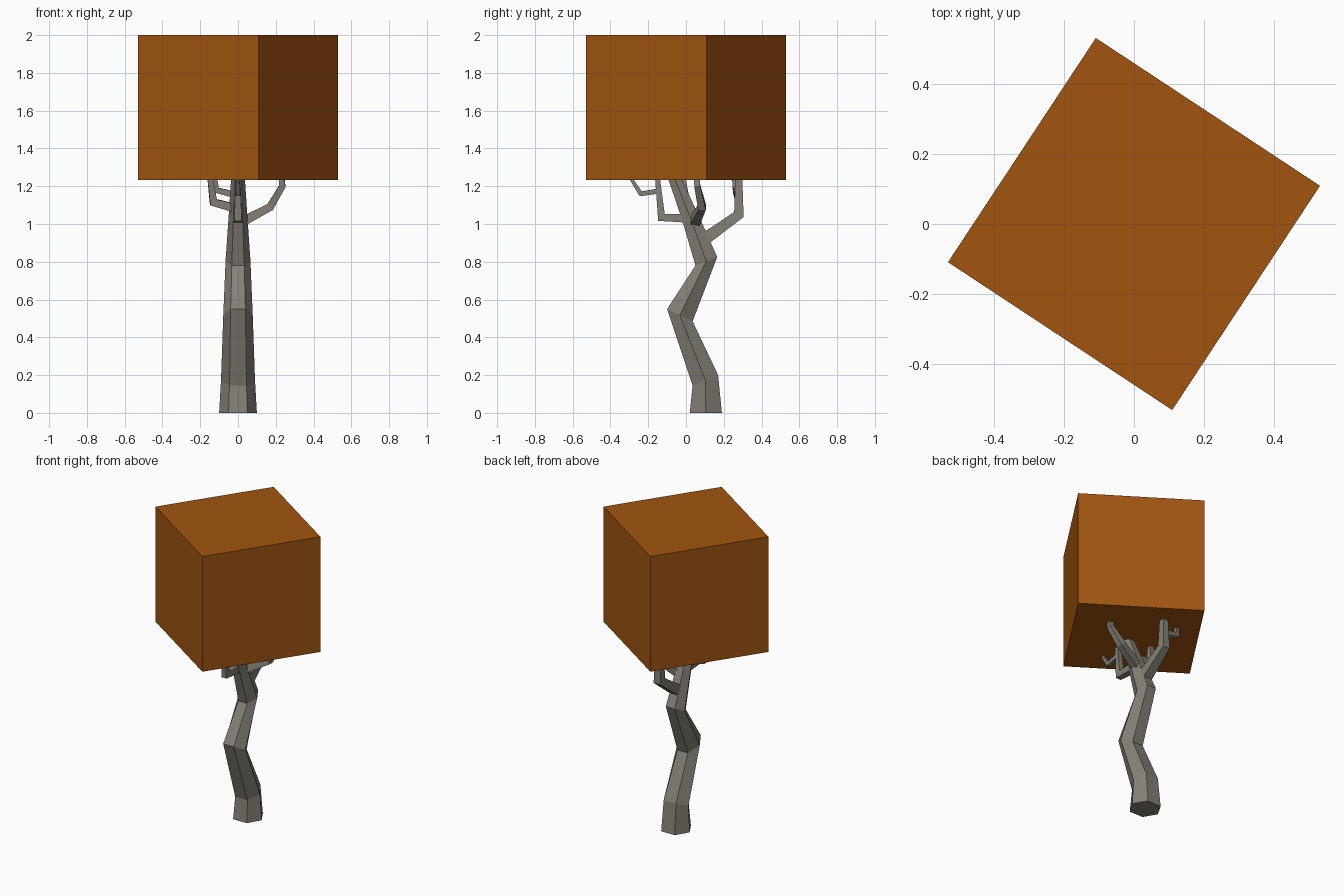
import bpy, math
from mathutils import Vector

if "Cube" in bpy.data.objects:
    bpy.data.objects.remove(bpy.data.objects["Cube"])


def material(name, rgb):
    m = bpy.data.materials.new(name)
    m.diffuse_color = (*rgb, 1)
    m.use_nodes = True
    m.node_tree.nodes["Principled BSDF"].inputs["Base Color"].default_value = m.diffuse_color
    return m


bark = material("bark", (0.23, 0.215, 0.18))
leaf = material("autumn_leaves", (0.36, 0.09, 0.005))


def loft(name, rings, mat):
    # skin a list of equal-sized vertex rings and cap both ends
    n = len(rings[0])
    verts = [v for r in rings for v in r]
    faces = [(k * n + i, k * n + (i + 1) % n, (k + 1) * n + (i + 1) % n, (k + 1) * n + i)
             for k in range(len(rings) - 1) for i in range(n)]
    faces += [tuple(reversed(range(n))), tuple(range(len(verts) - n, len(verts)))]
    me = bpy.data.meshes.new(name)
    me.from_pydata(verts, [], faces)
    me.materials.append(mat)
    ob = bpy.data.objects.new(name, me)
    bpy.context.collection.objects.link(ob)
    return ob


def branch(name, pts, radii, side):
    # square-section mitred tube along a path
    pts = [Vector(p) for p in pts]
    rings = []
    for i, (p, r) in enumerate(zip(pts, radii)):
        a = (p - pts[i - 1]).normalized() if i else None
        b = (pts[i + 1] - p).normalized() if i < len(pts) - 1 else None
        t = ((a or b) + (b or a)).normalized()
        s = Vector(side)
        s = (s - t * s.dot(t)).normalized()
        u = t.cross(s) / max(0.5, t.dot(a or b))
        rings.append([p + s * r * x + u * r * y for x, y in ((-1, -1), (1, -1), (1, 1), (-1, 1))])
    return loft(name, rings, bark)


# crooked six-sided trunk: front (y, z), back (y, z), x radius
trunk = [((.02, 0), (.19, 0), .10), ((.035, .145), (.17, .20), .09),
         ((-.10, .55), (.035, .485), .078), ((.05, .78), (.165, .825), .066),
         ((-.02, 1.02), (.065, 1.05), .05), ((-.125, 1.33), (-.075, 1.35), .03)]
rings = []
for (y0, z0), (y1, z1), r in trunk:
    cy, cz, hy, hz = (y0 + y1) / 2, (z0 + z1) / 2, (y1 - y0) / 2, (z1 - z0) / 2
    rings.append([(r * c, cy + hy * s, cz + hz * s)
                  for c, s in ((1, 0), (.5, 1), (-.5, 1), (-1, 0), (-.5, -1), (.5, -1))])
loft("trunk", rings, bark)

# main branches and twigs
X, Y = (1, 0, 0), (0, 1, 0)
branch("back_branch", [(0, .07, .90), (0, .28, 1.05), (0, .28, 1.34)], [.034, .025, .015], X)
branch("back_twig", [(0, .275, 1.15), (-.115, .262, 1.18), (-.13, .25, 1.30)], [.018, .014, .009], Y)
branch("front_branch", [(0, .03, 1.03), (0, -.13, 1.035), (0, -.16, 1.33)], [.024, .019, .010], X)
branch("front_twig", [(0, -.14, 1.175), (0, -.24, 1.16), (0, -.31, 1.27)], [.014, .012, .007], X)
branch("right_branch", [(0, .04, 1.0), (.17, .085, 1.09), (.235, .06, 1.20), (.225, .05, 1.33)],
       [.026, .02, .016, .010], Y)
branch("left_branch", [(0, .01, 1.08), (-.13, 0, 1.115), (-.16, -.03, 1.33)], [.024, .019, .011], Y)

# cube crown, turned about the vertical
bpy.ops.mesh.primitive_cube_add(size=.766, location=(0, 0, 1.617), rotation=(0, 0, math.radians(-33.4)))
crown = bpy.context.object
crown.name = "leaf_crown"
crown.data.materials.append(leaf)
